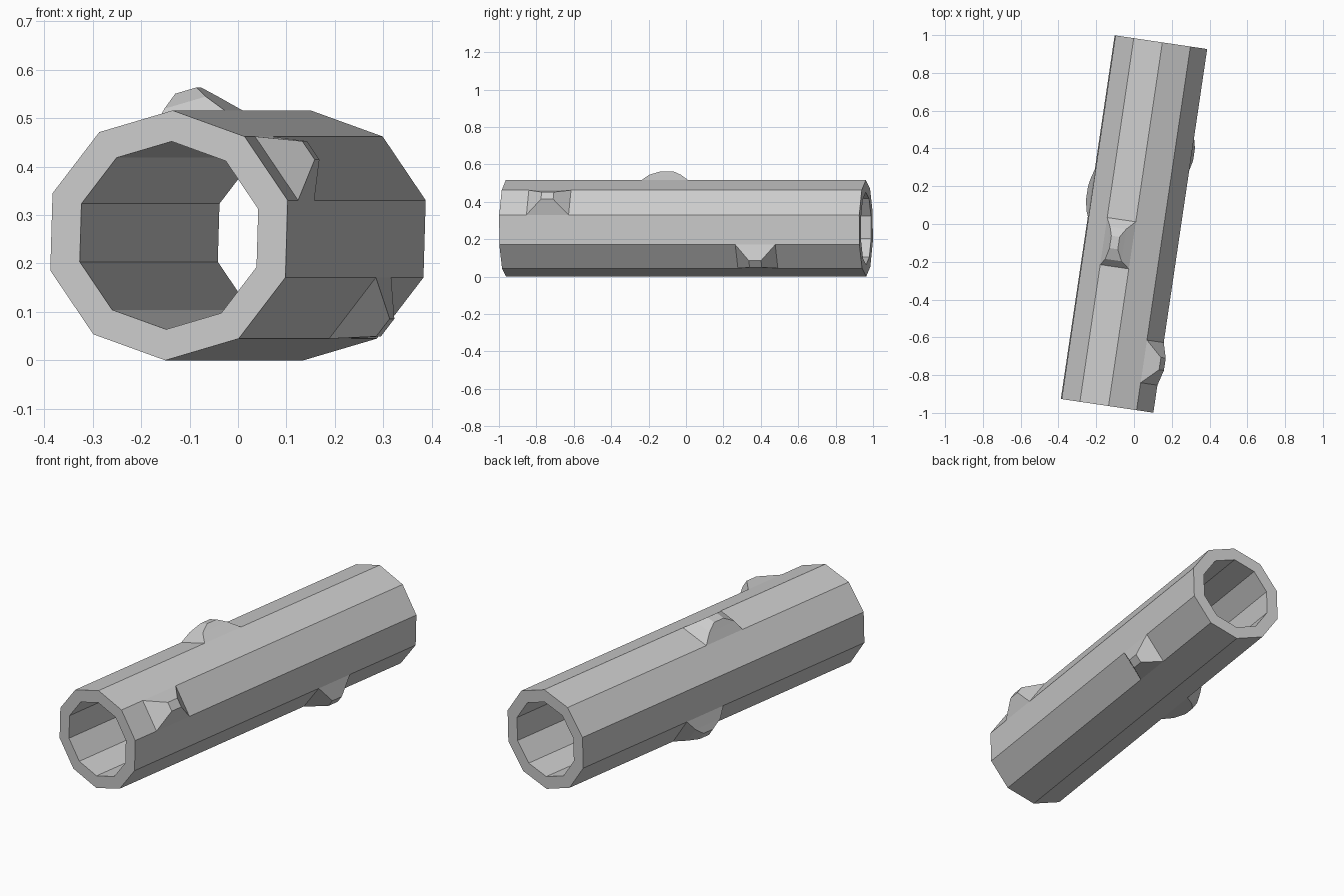
import bpy, bmesh
from math import sin, cos, pi, radians

if "Cube" in bpy.data.objects:
    bpy.data.objects.remove(bpy.data.objects["Cube"])

N, R_OUT, R_IN, HALF = 10, 0.258, 0.194, 0.973
START = radians(88.3)            # direction of the topmost corner
YAW = -radians(8.42)             # the log lies turned on the ground
CZ = 0.258


def finish(name, bm):
    bmesh.ops.recalc_face_normals(bm, faces=bm.faces)
    me = bpy.data.meshes.new(name)
    bm.to_mesh(me)
    bm.free()
    ob = bpy.data.objects.new(name, me)
    ob.location.z = CZ
    ob.rotation_euler.z = YAW
    bpy.context.collection.objects.link(ob)
    return ob


def bridge(bm, a, b):
    n = len(a)
    for i in range(n):
        j = (i + 1) % n
        bm.faces.new((a[i], a[j], b[j], b[i]))


# hollow ten-sided log, open at both ends
bm = bmesh.new()
loops = []
for r, y in ((R_OUT, -HALF), (R_OUT, HALF), (R_IN, HALF), (R_IN, -HALF)):
    loops.append([bm.verts.new((r * cos(START + i * 2 * pi / N), y,
                                r * sin(START + i * 2 * pi / N))) for i in range(N)])
for i in range(4):
    bridge(bm, loops[i], loops[(i + 1) % 4])
finish("hollow_log", bm)


# branch knots: tapered stumps as wide as one side of the log
def knot(name, side, v, half, stepped):
    a = START + (side + 0.5) * 2 * pi / N
    apothem = R_OUT * cos(pi / N)
    width = R_OUT * sin(pi / N)
    # rings: height, half width, rear end, front end
    rings = [(0, width, -half, half)]
    if stepped:
        rings.append((0.04, 0.045, -0.092, 0.08))
    rings.append((0.066, 0.023, -0.032, 0.034))
    bm = bmesh.new()
    prev = None
    for h, w, v0, v1 in rings:
        ring = []
        for t, y in ((-w, v0), (w, v0), (w, v1), (-w, v1)):
            d = apothem + h
            ring.append(bm.verts.new((d * cos(a) - t * sin(a), v + y,
                                      d * sin(a) + t * cos(a))))
        if prev:
            bridge(bm, prev, ring)
        prev = ring
    bm.faces.new(prev)
    finish(name, bm)


knot("top_knot", 0, -0.113, 0.126, True)
knot("right_knot", -2, -0.712, 0.114, False)
knot("lower_right_knot", -4, 0.41, 0.108, False)
knot("lower_left_knot", 3, 0.13, 0.126, True)
